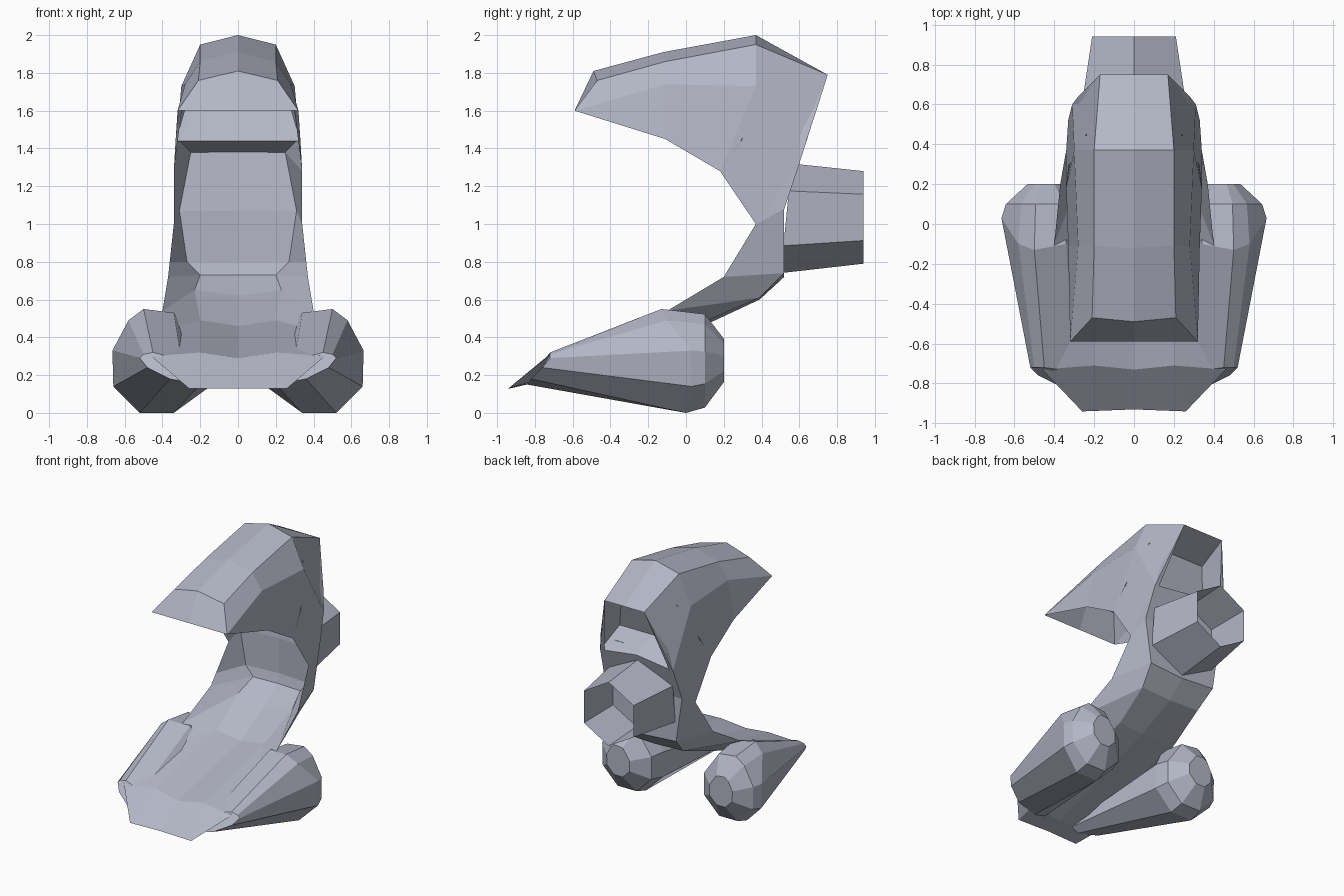
import bpy
import bmesh
from mathutils import Vector

cube = bpy.data.objects.get("Cube")
if cube:
    bpy.data.objects.remove(cube)

hull_grey = bpy.data.materials.new("hull_grey")
hull_grey.use_nodes = True
colour = (0.45, 0.47, 0.56, 1)
hull_grey.diffuse_color = colour
hull_grey.node_tree.nodes["Principled BSDF"].inputs["Base Color"].default_value = colour


def finish(bm, name, mirrored):
    """Turn a bmesh into a flat shaded object, mirrored across x when asked."""
    mesh = bpy.data.meshes.new(name)
    bm.to_mesh(mesh)
    bm.free()
    mesh.materials.append(hull_grey)
    obj = bpy.data.objects.new(name, mesh)
    bpy.context.collection.objects.link(obj)
    if mirrored:
        mirror = obj.modifiers.new("Mirror", "MIRROR")
        mirror.use_axis[0] = True
        mirror.merge_threshold = 0.0005
    return obj


def panel(name, rows, facing):
    """Skin rows of points into a half panel whose faces look along facing."""
    bm = bmesh.new()
    lookup = {}
    for row in rows:
        for point in row:
            if point not in lookup:
                lookup[point] = bm.verts.new(point)
    for row, following in zip(rows, rows[1:]):
        for i in range(len(row) - 1):
            corners = (row[i], row[i + 1], following[i + 1], following[i])
            corners = list(dict.fromkeys(corners))
            if len(corners) > 2:
                bm.faces.new([lookup[c] for c in corners])
    bm.normal_update()
    for face in bm.faces:
        if face.normal.dot(Vector(facing)) < 0:
            face.normal_flip()
    return finish(bm, name, True)


def closed_loft(name, rings, mirrored):
    """Skin closed rings and cap both ends."""
    bm = bmesh.new()
    loops = [[bm.verts.new(p) for p in ring] for ring in rings]
    count = len(loops[0])
    for a, b in zip(loops, loops[1:]):
        for i in range(count):
            j = (i + 1) % count
            bm.faces.new((a[i], a[j], b[j], b[i]))
    bm.faces.new(loops[0])
    bm.faces.new(loops[-1])
    bmesh.ops.recalc_face_normals(bm, faces=bm.faces)
    return finish(bm, name, mirrored)


# Shared corner points of the hull, on the +x side
lip = (0.32, -0.59, 1.6)
brow = (0.21, -0.47, 1.76)
roof_front = (0.2, -0.11, 1.86)
roof_peak = (0.2, 0.37, 1.95)
roof_back = (0.17, 0.75, 1.79)
rear_top = (0.31, 0.6, 1.32)
rear_mid = (0.33, 0.52, 1.08)
rear_low = (0.28, 0.52, 0.74)
throat_top = (0.34, 0.18, 1.28)
throat = (0.34, 0.37, 1.0)
neck_edge = (0.37, 0.2, 0.72)
plate_edges = [(0.4, -0.1, 0.54), (0.43, -0.4, 0.43), (0.46, -0.73, 0.3)]
keel_edges = [(0.25, 0.39, 0.61), (0.2, 0.09, 0.48), (0.26, -0.8, 0.17)]
plate_tip = (0.26, -0.94, 0.13)

# Hood: roof with front face, and side walls
panel("hood_roof", [
    [(0, -0.59, 1.6), lip],
    [(0, -0.49, 1.81), brow],
    [(0, -0.12, 1.91), roof_front],
    [(0, 0.37, 2.0), roof_peak],
    [(0, 0.75, 1.79), roof_back],
], (0, -0.2, 1))
panel("hood_side", [
    [brow, lip, lip],
    [roof_front, (0.28, -0.11, 1.74), (0.33, -0.11, 1.45)],
    [roof_peak, (0.3, 0.37, 1.73), throat_top],
    [roof_back, rear_top, throat],
    [rear_top, rear_mid, throat],
], (1, 0, 0))

# Neck sides running down into the plate rim
panel("neck_side", [
    [throat, rear_mid],
    [neck_edge, rear_low],
    *[list(pair) for pair in zip(plate_edges, keel_edges)],
    [plate_tip, plate_tip],
], (1, 0, -0.4))

# Front shell: cockpit wall, concave neck and sloping foot plate
panel("front_shell", [
    [(0, 0.45, 1.75), (0.16, 0.45, 1.75), (0.24, 0.45, 1.75)],
    [(0, 0.3, 1.44), (0.31, 0.3, 1.44), (0.33, 0.29, 1.44)],
    [(0, 0.52, 1.38), (0.25, 0.52, 1.38), throat_top],
    [(0, 0.5, 1.07), (0.31, 0.47, 1.07), throat],
    [(0, 0.5, 0.8), (0.27, 0.48, 0.8), (0.36, 0.25, 0.8)],
    [(0, 0.48, 0.73), (0.2, 0.47, 0.73), neck_edge],
    [(0, 0.34, 0.62), (0.23, 0.33, 0.65), plate_edges[0]],
    [(0, 0.03, 0.46), (0.2, 0.03, 0.49), plate_edges[1]],
    [(0, -0.73, 0.29), (0.2, -0.71, 0.32), plate_edges[2]],
    [(0, -0.93, 0.13), plate_tip, plate_tip],
], (0, -1, 0.1))

# Back of the neck and underside of the foot plate
panel("back_shell", [
    [(0, 0.6, 1.36), rear_top],
    [(0, 0.52, 1.08), rear_mid],
    [(0, 0.52, 0.72), rear_low],
    [(0, 0.39, 0.6), keel_edges[0]],
    [(0, 0.09, 0.46), keel_edges[1]],
    [(0, -0.8, 0.16), keel_edges[2]],
    [(0, -0.93, 0.13), plate_tip],
], (0, 1, -1))

# Recess under the rear of the hood
panel("rear_recess", [
    [(0, 0.75, 1.79), roof_back, roof_back],
    [(0, 0.5, 1.7), (0.2, 0.5, 1.7), (0.23, 0.69, 1.6)],
    [(0, 0.42, 1.45), (0.27, 0.42, 1.45), (0.28, 0.64, 1.45)],
    [(0, 0.6, 1.36), rear_top, rear_top],
], (0, 1, 0))


# Six sided thruster, hollow at the back
def hexagon(y, half_width, low, high, shear=0):
    middle = (low + high) / 2
    quarter = (high - low) / 4
    heights = [high, middle + quarter, middle - quarter, low,
               middle - quarter, middle + quarter]
    sides = [0, 1, 1, 0, -1, -1]
    return [(s * half_width, y + shear * (z - middle), z)
            for s, z in zip(sides, heights)]


closed_loft("thruster", [
    hexagon(0.53, 0.27, 0.74, 1.32, 0.1),
    hexagon(0.94, 0.21, 0.79, 1.28),
    hexagon(0.6, 0.2, 0.81, 1.26),
], False)

# Side pods: tapered forward, rounded at the back
rim = [(0.52, 0, 0), (0.66, 0.03, 0.14), (0.665, 0.03, 0.33),
       (0.58, -0.1, 0.49), (0.5, -0.13, 0.55), (0.34, -0.1, 0.53),
       (0.2, 0, 0.33), (0.2, 0, 0.14), (0.34, 0, 0)]
nose = [(0.36, -0.82, 0.18), (0.48, -0.76, 0.24), (0.52, -0.72, 0.29),
        (0.5, -0.72, 0.31), (0.45, -0.72, 0.32), (0.3, -0.74, 0.28),
        (0.15, -0.78, 0.22), (0.12, -0.82, 0.16), (0.2, -0.84, 0.15)]
centre = Vector((0.44, 0, 0.28))


def shrink(scale, y):
    return [(centre.x + (p[0] - centre.x) * scale, y,
             centre.z + (p[2] - centre.z) * scale) for p in rim]


shoulder = [(x, max(y, 0.08), z) for x, y, z in shrink(0.9, 0.1)]
closed_loft("side_pod", [nose, rim, shoulder, shrink(0.42, 0.2)], True)
